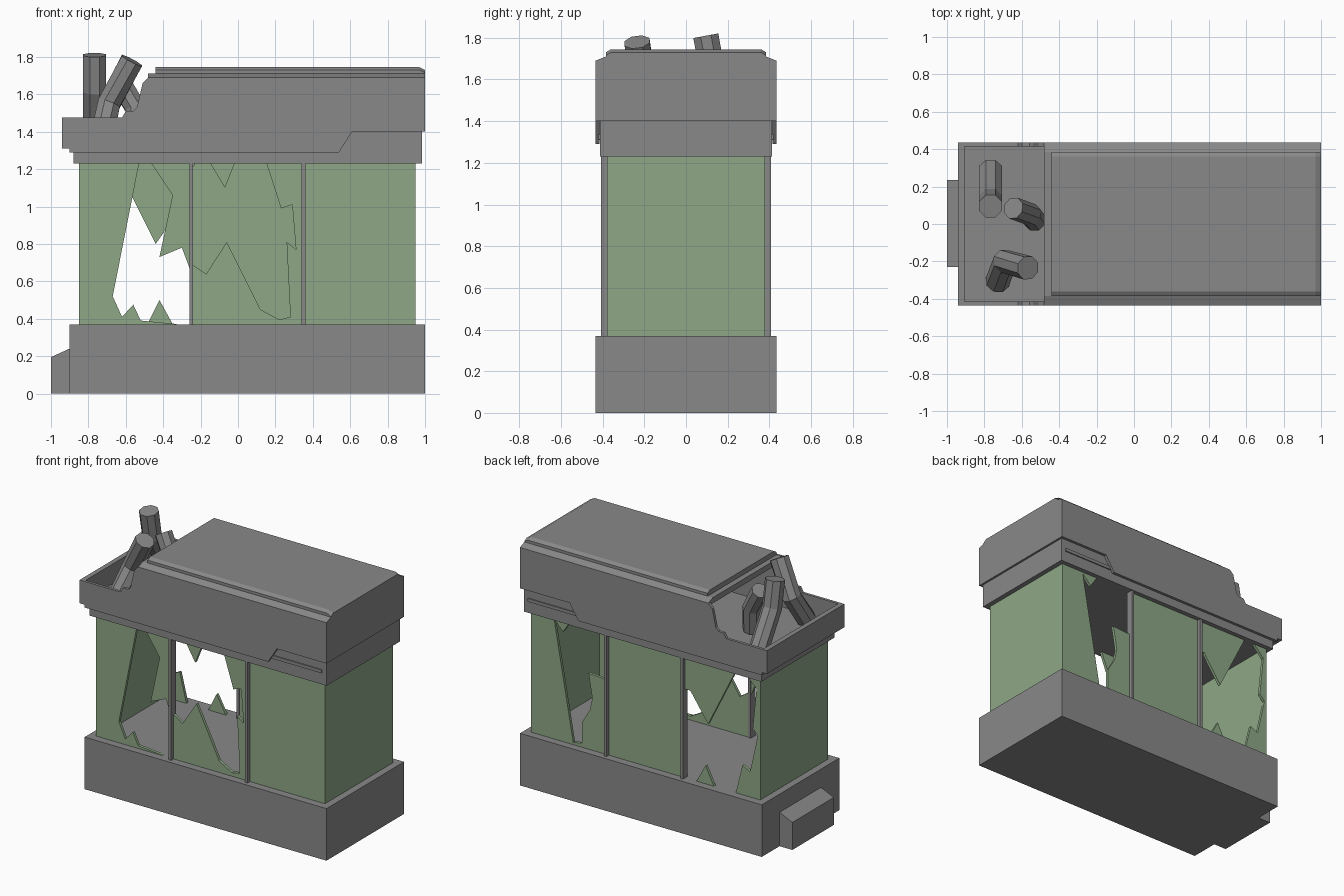
import bpy, bmesh, math
from mathutils import Vector

if "Cube" in bpy.data.objects:
    bpy.data.objects.remove(bpy.data.objects["Cube"])


def material(name, rgb):
    m = bpy.data.materials.new(name)
    m.diffuse_color = (*rgb, 1)
    m.use_nodes = True
    m.node_tree.nodes["Principled BSDF"].inputs["Base Color"].default_value = m.diffuse_color
    return m


GRAY = material("gray metal", (0.25, 0.25, 0.25))
GREEN = material("green glass", (0.27, 0.39, 0.24))


def loft(name, rings, mat):
    """Closed solid through rings holding equal numbers of points."""
    bm = bmesh.new()
    vs = [[bm.verts.new(p) for p in r] for r in rings]
    n = len(vs[0])
    for a, b in zip(vs, vs[1:]):
        for i in range(n):
            j = (i + 1) % n
            bm.faces.new((a[i], a[j], b[j], b[i]))
    bm.faces.new(vs[0][::-1])
    bm.faces.new(vs[-1])
    bmesh.ops.recalc_face_normals(bm, faces=bm.faces)
    me = bpy.data.meshes.new(name)
    bm.to_mesh(me)
    bm.free()
    me.materials.append(mat)
    ob = bpy.data.objects.new(name, me)
    bpy.context.collection.objects.link(ob)
    return ob


def prism(name, pts, y0, y1, mat=GRAY):
    """Extrude an x-z outline along y."""
    return loft(name, [[(x, y, z) for x, z in pts] for y in (y0, y1)], mat)


def box(name, x0, x1, y0, y1, z0, z1, mat=GRAY):
    return prism(name, [(x0, z0), (x1, z0), (x1, z1), (x0, z1)], y0, y1, mat)


# Base and the small sloped step at its left end
box("base", -0.9, 1.0, -0.435, 0.435, 0, 0.37)
prism("base_step", [(-1, 0), (-0.89, 0), (-0.89, 0.245), (-1, 0.195)], -0.23, 0.235)

# Glass walls; the long ones have broken holes cut through them
box("glass_left", -0.85, -0.83, -0.361, 0.361, 0.36, 1.24, GREEN)
box("glass_right", 0.93, 0.95, -0.361, 0.361, 0.36, 1.24, GREEN)
front_holes = [
    [(-0.515, 1.3), (-0.67, 0.52), (-0.62, 0.41), (-0.56, 0.475), (-0.52, 0.39), (-0.33, 0.372),
     (-0.33, 0.3), (-0.255, 0.3), (-0.255, 0.66), (-0.30, 0.78), (-0.42, 0.73), (-0.35, 1.06),
     (-0.51, 1.3)],
    [(-0.245, 0.69), (-0.17, 0.64), (-0.06, 0.81), (0.12, 0.45), (0.22, 0.395), (0.28, 0.41),
     (0.26, 0.81), (0.31, 0.77), (0.29, 1.01), (0.23, 0.99), (0.13, 1.3), (0.01, 1.3),
     (-0.07, 1.10), (-0.19, 1.3), (-0.245, 1.2)],
]
back_holes = [
    [(-0.25, 1.0), (-0.30, 1.0), (-0.44, 0.80), (-0.69, 1.3), (-0.74, 1.23), (-0.82, 1.15),
     (-0.79, 0.86), (-0.83, 0.82), (-0.77, 0.55), (-0.71, 0.58), (-0.64, 0.3), (-0.52, 0.3),
     (-0.42, 0.50), (-0.31, 0.3), (-0.25, 0.3)],
    [(0.77, 1.22), (0.70, 1.15), (0.60, 1.3), (0.35, 1.3), (0.35, 0.9), (0.50, 0.91),
     (0.47, 0.74), (0.49, 0.65), (0.55, 0.55), (0.55, 0.40), (0.62, 0.385)],
]
for side, s, holes in (("front", -1, front_holes), ("back", 1, back_holes)):
    pane = box("glass_" + side, -0.85, 0.95, s * 0.36, s * 0.38, 0.36, 1.24, GREEN)
    for pts in holes:
        cutter = prism("hole_cutter", pts, s * 0.3, s * 0.45, GREEN)
        mod = pane.modifiers.new("hole", "BOOLEAN")
        mod.operation, mod.solver, mod.object = "DIFFERENCE", "EXACT", cutter
        bpy.context.view_layer.objects.active = pane
        bpy.ops.object.modifier_apply(modifier=mod.name)
        bpy.data.objects.remove(cutter)
    # Upright posts between the panes
    for i, x in enumerate((-0.25, 0.35)):
        box(f"post_{side}_{i + 1}", x - 0.01, x + 0.01, s * 0.355, s * 0.407, 0.36, 1.24)

# Band under the lid, with the tray floor as its top
box("lid_band", -0.88, 0.985, -0.412, 0.412, 1.23, 1.33)
box("lid_band_raised", 0.45, 0.985, -0.412, 0.412, 1.32, 1.41)
box("tray_floor", -0.93, 0.95, -0.42, 0.42, 1.312, 1.335)

# Lid side walls with the broken edge, then the end walls
lid_profile = [(-0.94, 1.31), (-0.9, 1.31), (-0.9, 1.29), (0.54, 1.29), (0.61, 1.4), (1, 1.4),
               (1, 1.69), (-0.48, 1.69), (-0.51, 1.66), (-0.54, 1.53), (-0.56, 1.51),
               (-0.6, 1.51), (-0.62, 1.475), (-0.94, 1.475)]
for side, s in (("front", -1), ("back", 1)):
    prism("lid_side_" + side, lid_profile, s * 0.415, s * 0.435)
box("lid_end_left", -0.94, -0.905, -0.416, 0.416, 1.31, 1.475)
box("lid_end_right", 0.975, 1.0, -0.416, 0.416, 1.4, 1.69)


def section(x, half, drop=0):
    """Mirrored roof cross-section at x from (y, z) points."""
    pts = [(y, z - drop * (z > 1.7)) for y, z in half]
    return [(x, y, z) for y, z in pts] + [(x, -y, z) for y, z in pts[::-1]]


# Stepped roof
lower = [(0.435, 1.67), (0.435, 1.69), (0.385, 1.71)]
upper = [(0.385, 1.70), (0.385, 1.73), (0.36, 1.745)]
loft("roof_lower", [section(-0.48, lower), section(1.0, lower)], GRAY)
loft("roof_upper", [section(-0.44, upper), section(0.97, upper), section(1.0, upper, 0.015)], GRAY)


def pipe(name, path, r=0.066, n=8):
    """Bent octagonal rod along a path."""
    path = [Vector(p) for p in path]
    rings = []
    for i, p in enumerate(path):
        d = Vector()
        if i:
            d += (p - path[i - 1]).normalized()
        if i < len(path) - 1:
            d += (path[i + 1] - p).normalized()
        q = Vector((0, 0, 1)).rotation_difference(d)
        rings.append([p + q @ Vector((r * math.cos(a), r * math.sin(a), 0))
                      for a in (math.tau * (k + 0.5) / n for k in range(n))])
    loft(name, rings, GRAY)


# Bent pipes standing in the open tray
pipe("pipe_back", [(-0.767, 0.29, 1.36), (-0.767, 0.13, 1.62), (-0.767, 0.095, 1.81)])
pipe("pipe_front", [(-0.73, -0.31, 1.36), (-0.69, -0.2, 1.55), (-0.567, -0.235, 1.78)])
pipe("pipe_middle", [(-0.53, 0.02, 1.36), (-0.55, 0.05, 1.53), (-0.645, 0.085, 1.69)], 0.06)
